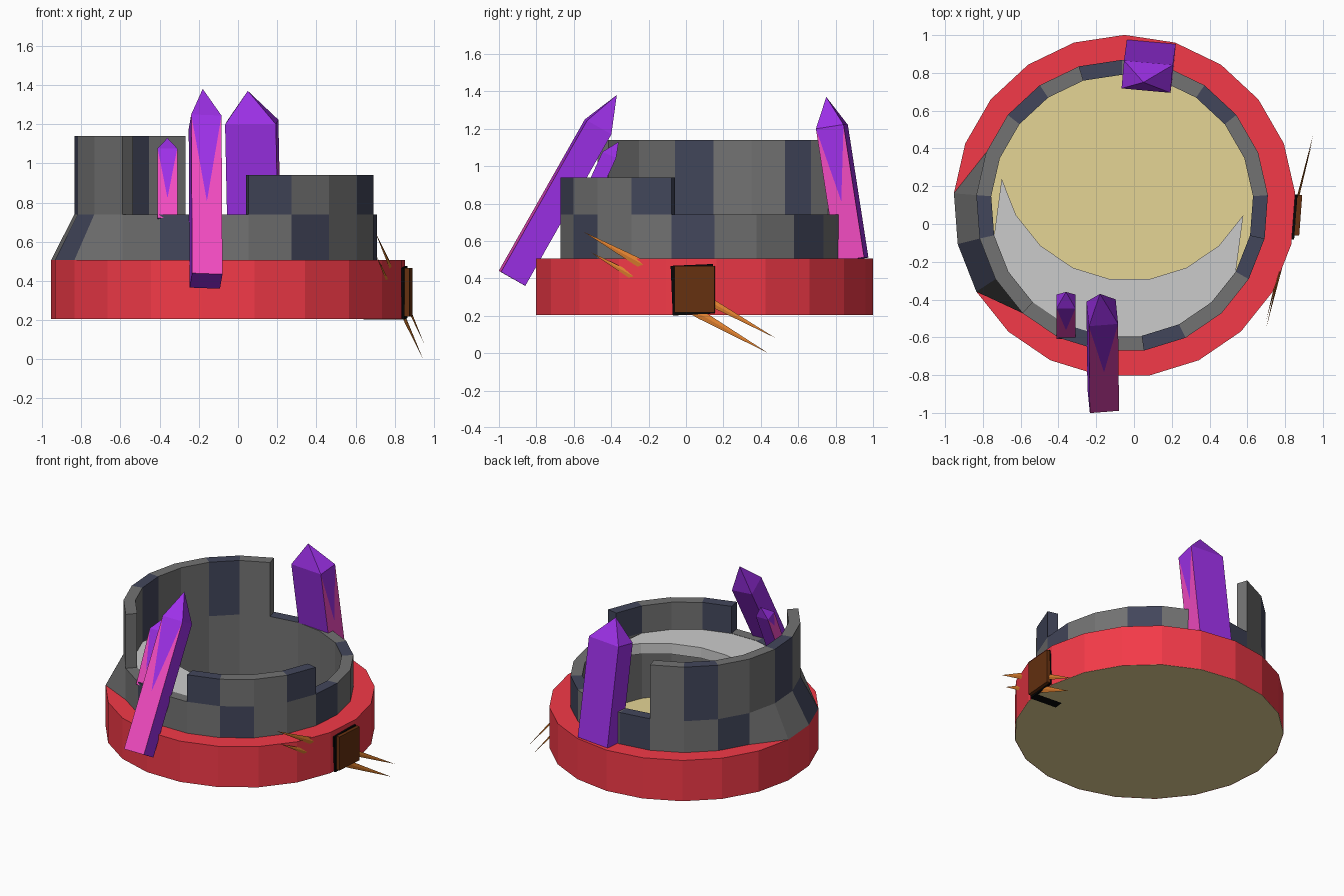
import bpy, bmesh, random
from math import cos, sin, pi, radians
from mathutils import Vector, Matrix

if "Cube" in bpy.data.objects:
    bpy.data.objects.remove(bpy.data.objects["Cube"])

N = 21                          # sides of every ring
BASE_C, BASE_R = (-0.05, 0.095), 0.906
WALL_C, OUT_R, IN_R = (-0.063, 0.095), 0.774, 0.695
Z0, Z1, Z2, Z_MID, Z_HIGH = 0.205, 0.507, 0.74, 0.94, 1.14
FLOOR = 0.255
random.seed(4)


def mat(name, r, g, b):
    m = bpy.data.materials.new(name)
    m.diffuse_color = (r, g, b, 1)
    m.use_nodes = True
    m.node_tree.nodes["Principled BSDF"].inputs["Base Color"].default_value = m.diffuse_color
    return m


RED = mat("red", 0.90, 0.042, 0.065)
TAN = mat("tan", 0.78, 0.66, 0.30)
STONE = mat("stone", 0.17, 0.17, 0.17)
SLATE = mat("slate", 0.055, 0.062, 0.105)
PALE = mat("pale_stone", 0.72, 0.72, 0.72)
PURPLE = mat("purple", 0.34, 0.03, 0.81)
PINK = mat("pink", 0.88, 0.07, 0.53)
BROWN = mat("brown", 0.13, 0.03, 0.005)
BLACK = mat("black", 0.002, 0.002, 0.002)
ORANGE = mat("orange", 0.72, 0.21, 0.027)


def ring_pt(c, r, k, z):
    a = pi / 2 + 2 * pi * k / N
    return Vector((c[0] + r * cos(a), c[1] + r * sin(a), z))


def build(name, polys, mats):
    """polys: list of (points, material index); shared points are welded."""
    bm = bmesh.new()
    for pts, mi in polys:
        f = bm.faces.new([bm.verts.new(p) for p in pts])
        f.material_index = mi
    bmesh.ops.remove_doubles(bm, verts=bm.verts, dist=1e-4)
    bmesh.ops.recalc_face_normals(bm, faces=bm.faces)
    me = bpy.data.meshes.new(name)
    bm.to_mesh(me)
    bm.free()
    for m in mats:
        me.materials.append(m)
    ob = bpy.data.objects.new(name, me)
    bpy.context.collection.objects.link(ob)
    return ob


def prism(lo, hi, mi=0):
    """Closed solid between two matching loops."""
    n = len(lo)
    sides = [([lo[i], lo[(i + 1) % n], hi[(i + 1) % n], hi[i]], mi) for i in range(n)]
    return sides + [(lo[::-1], mi), (hi, mi)]


# Red base rim: outside band plus flat ledge
rim = []
for k in range(N):
    a, b = [ring_pt(BASE_C, BASE_R, j, Z0) for j in (k, k + 1)]
    c, d = [ring_pt(BASE_C, BASE_R, j, Z1) for j in (k + 1, k)]
    e, f = [ring_pt(WALL_C, IN_R + 0.02, j, Z1) for j in (k, k + 1)]
    rim += [([a, b, c, d], 0), ([d, c, f, e], 0)]
build("base_rim", rim, [RED])

# Tan floor plate
build("floor", prism([ring_pt(BASE_C, BASE_R - 0.002, k, Z0) for k in range(N)],
                     [ring_pt(BASE_C, BASE_R - 0.002, k, FLOOR) for k in range(N)]), [TAN])


# Stone walls: runs of blocks, every third one slate
def wall(name, ks, z_out, z_in, z_top, dark, flare=()):
    polys = []
    for k in ks:
        mi = 1 if k % 3 == dark else 0
        corner = []
        for j in (k, k + 1):
            foot = ring_pt(BASE_C, BASE_R, j, z_out) if j in flare else ring_pt(WALL_C, OUT_R, j, z_out)
            corner.append([foot, ring_pt(WALL_C, OUT_R, j, z_top),
                           ring_pt(WALL_C, IN_R, j, z_top), ring_pt(WALL_C, IN_R, j, z_in)])
        p, q = corner
        for i in range(3):
            plain = i == 2 and len(ks) == N      # plain lining inside the lower wall
            polys.append(([p[i], q[i], q[i + 1], p[i + 1]], 0 if plain else mi))
        if len(ks) < N and k == ks[0]:
            polys.append((p, mi))
        if len(ks) < N and k == ks[-1]:
            polys.append((q[::-1], mi))
    return build(name, polys, [STONE, SLATE])


wall("lower_wall", range(N), Z1, FLOOR, Z2, 0, flare=(5, 6, 7))
wall("high_wall", range(1, 8), Z2, Z2, Z_HIGH, 2)
wall("middle_wall", range(11, 15), Z2, Z2, Z_MID, 2)

# Crescent walkway inside the front
step = Vector((0.04, 0.30, 0))
outer = [ring_pt(WALL_C, IN_R, k, Z2 - 0.08) for k in range(6, 15)]
inner = [p + step for p in outer]
up = Vector((0, 0, 0.078))
walk = []
for i in range(8):
    a, b, c, d = outer[i], outer[i + 1], inner[i + 1], inner[i]
    walk += [([a, b, c, d], 0), ([a + up, b + up, c + up, d + up], 0), ([d, c, c + up, d + up], 0),
             ([a, b, b + up, a + up], 0)]
for i in (0, 8):
    walk.append(([outer[i], inner[i], inner[i] + up, outer[i] + up], 0))
build("walkway", walk, [PALE])


# Crystals: leaning square shafts with pointed tips, mottled triangles
def crystal(name, foot, shoulder, tip, width, depth, twist, sides):
    """sides: main colour of the front, right, back and left faces."""
    foot, shoulder, tip = map(Vector, (foot, shoulder, tip))
    axis = (shoulder - foot).normalized()
    u = (Vector((1, 0, 0)) - axis * axis.x).normalized()
    v = axis.cross(u)
    rot = Matrix.Rotation(radians(twist), 3, axis)
    offs = [rot @ (u * sx * width / 2 + v * sy * depth / 2)
            for sx, sy in ((-1, -1), (1, -1), (1, 1), (-1, 1))]
    lo, hi = [foot + o for o in offs], [shoulder + o for o in offs]
    polys = [(lo[::-1], 0)]
    for i in range(4):
        j = (i + 1) % 4
        m = (lo[i] + lo[j] + hi[i] + hi[j]) / 4 + axis * random.uniform(-0.1, 0.15)
        quad = [lo[i], lo[j], hi[j], hi[i]]
        main = sides[i]
        for s, mi in enumerate((main, main, 1 - main, main)):
            polys.append(([quad[s], quad[(s + 1) % 4], m], 0 if s == 2 else mi))
        polys.append(([hi[i], hi[j], tip], 0))
    build(name, polys, [PURPLE, PINK])


crystal("front_crystal", (-0.163, -0.93, 0.40), (-0.168, -0.47, 1.21), (-0.18, -0.37, 1.38),
        0.155, 0.15, 5, (1, 0, 0, 0))
crystal("small_crystal", (-0.36, -0.572, 0.705), (-0.36, -0.41, 1.06), (-0.36, -0.36, 1.13),
        0.10, 0.08, 0, (1, 0, 0, 1))
crystal("back_crystal", (0.085, 0.89, 0.50), (0.07, 0.78, 1.21), (0.05, 0.75, 1.37),
        0.26, 0.15, -5, (0, 1, 0, 0))


# Gate on the right: dark box behind a brown door
def gate_box(name, x0, x1, y0, y1, z0, z1, m, roll=0.0):
    ob = build(name, prism([Vector((x, y, z0)) for x, y in ((x0, y0), (x1, y0), (x1, y1), (x0, y1))],
                           [Vector((x, y, z1)) for x, y in ((x0, y0), (x1, y0), (x1, y1), (x0, y1))]), [m])
    ob.data.transform(Matrix.Translation((0.857, 0.04, 0.34)) @ Matrix.Rotation(radians(-4.3), 4, 'Z')
                      @ Matrix.Rotation(radians(roll), 4, 'X'))


gate_box("gate_frame", -0.21, 0.0, -0.117, 0.11, -0.133, 0.132, BLACK, 2.5)
gate_box("gate_door", 0.0, 0.025, -0.10, 0.115, -0.122, 0.126, BROWN)


# Double-ended spikes running through the base behind the gate
def spike(name, p, q):
    p, q = Vector(p), Vector(q)
    d = (q - p).normalized()
    side = d.cross(Vector((1, 0, 0))).normalized() * 0.024
    thin = d.cross(side).normalized() * 0.007
    loops = [[p.lerp(q, t) + o for o in (side, thin, -side, -thin)] for t in (0.3, 0.62)]
    polys = []
    for i in range(4):
        j = (i + 1) % 4
        polys += [([loops[0][i], loops[0][j], p], 0), ([loops[1][i], loops[1][j], q], 0),
                  ([loops[0][i], loops[0][j], loops[1][j], loops[1][i]], 0)]
    build(name, polys, [ORANGE])


spike("upper_spike", (0.70, -0.55, 0.65), (0.95, 0.48, 0.08))
spike("lower_spike", (0.70, -0.51, 0.54), (0.945, 0.44, 0.0))
